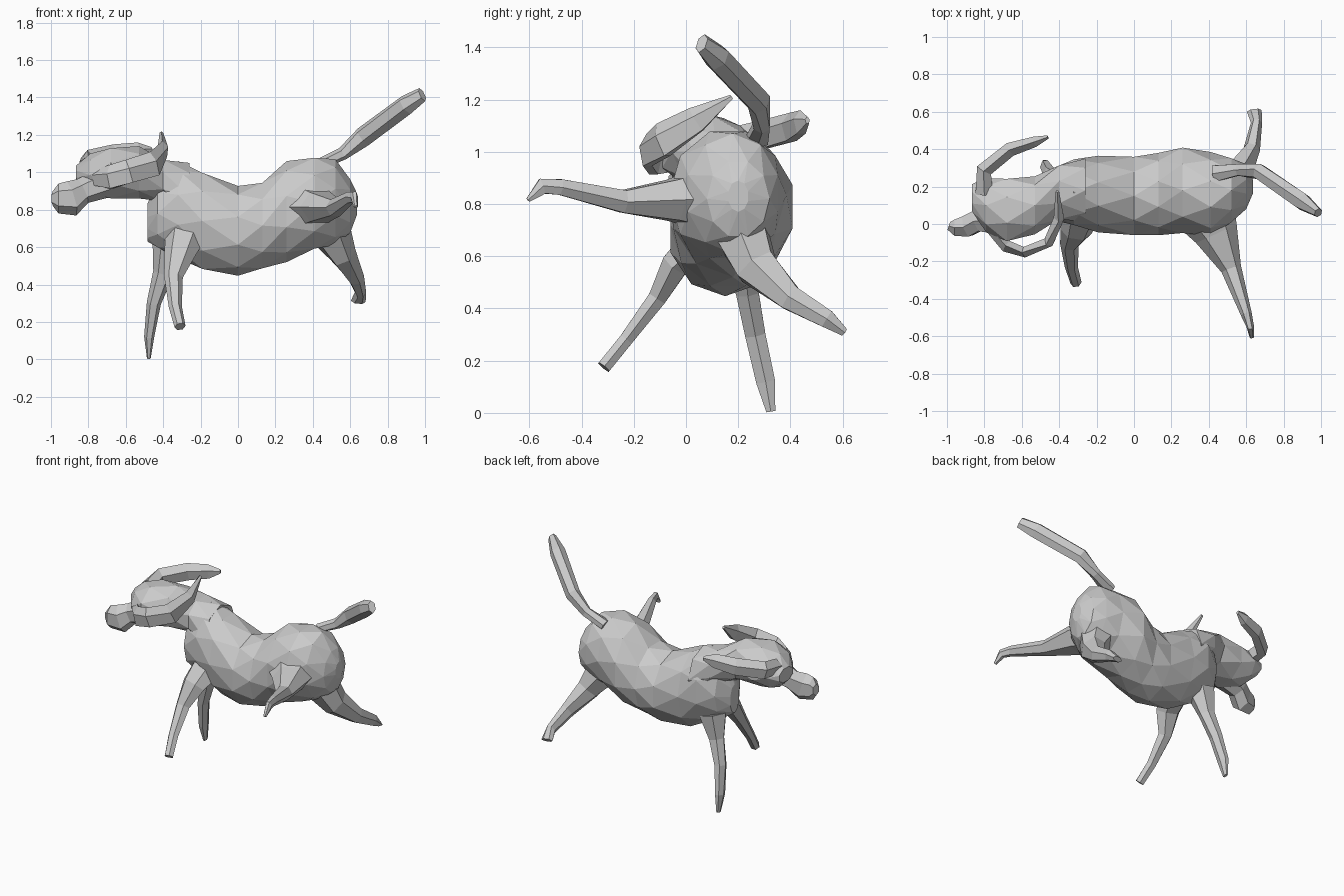
import bpy, bmesh, math
from mathutils import Vector


def loft(name, rings, n=6, ref=(1, 0, 0), axis=None):
    """Flat-shaded tube; each ring = x, y, z, radius along ref, radius across."""
    bm = bmesh.new()
    pts = [Vector(r[:3]) for r in rings]
    loops = []
    for i, r in enumerate(rings):
        t = Vector(axis) if axis else pts[min(i + 1, len(pts) - 1)] - pts[max(i - 1, 0)]
        t.normalize()
        u = Vector(ref)
        u = (u - t * u.dot(t)).normalized()
        v = t.cross(u)
        loop = []
        for k in range(n):
            a = 2 * math.pi * (k + 0.5 * (i % 2 if n > 7 else 0)) / n
            loop.append(bm.verts.new(pts[i] + u * r[3] * math.cos(a) + v * r[4] * math.sin(a)))
        loops.append(loop)
    for i in range(len(loops) - 1):
        a, b = loops[i], loops[i + 1]
        for k in range(n):
            m = (k + 1) % n
            if n > 7:  # staggered rings give a triangulated faceted skin
                if i % 2 == 0:
                    bm.faces.new((a[k], a[m], b[k]))
                    bm.faces.new((a[m], b[m], b[k]))
                else:
                    bm.faces.new((a[k], b[m], b[k]))
                    bm.faces.new((a[k], a[m], b[m]))
            else:
                bm.faces.new((a[k], a[m], b[m], b[k]))
    bm.faces.new(loops[0][::-1])
    bm.faces.new(loops[-1])
    bmesh.ops.recalc_face_normals(bm, faces=bm.faces)
    me = bpy.data.meshes.new(name)
    bm.to_mesh(me)
    bm.free()
    ob = bpy.data.objects.new(name, me)
    bpy.context.collection.objects.link(ob)
    return ob


Z = (0, 0, 1)

# Torso: chest, sagging belly, raised rump
loft("torso", [
    (-.485, .16, .73, .10, .05), (-.43, .16, .78, .19, .14), (-.32, .17, .80, .26, .185),
    (-.19, .16, .74, .27, .205), (0, .15, .687, .24, .22), (.13, .16, .715, .24, .22),
    (.26, .18, .79, .27, .24), (.41, .16, .835, .255, .225), (.52, .18, .84, .23, .18),
    (.60, .20, .82, .15, .12), (.635, .20, .83, .06, .04)], n=10, ref=Z, axis=(1, 0, 0))

# Neck and head
loft("head", [
    (-.26, .18, .87, .18, .17), (-.40, .17, .955, .12, .155), (-.53, .10, 1.0, .14, .155),
    (-.68, .075, .995, .145, .18), (-.79, .10, .985, .115, .145), (-.865, .14, .99, .05, .08)],
    n=8, ref=Z, axis=(-1, 0, 0))

# Muzzle with a blunt nose
loft("muzzle", [
    (-.70, .03, .95, .085, .10), (-.83, .02, .90, .07, .065), (-.89, -.01, .86, .095, .065),
    (-.96, -.02, .86, .08, .05), (-.99, -.01, .86, .04, .025)], n=6, ref=Z)

# Ears flung back
loft("near_ear", [
    (-.76, -.03, .97, .05, .03), (-.68, -.12, .97, .07, .035), (-.58, -.15, 1.0, .07, .03),
    (-.45, -.09, 1.04, .075, .03), (-.40, .04, 1.12, .055, .03),
    (-.41, .175, 1.21, .01, .01)], n=5, ref=Z)
loft("far_ear", [
    (-.80, .16, 1.04, .05, .05), (-.80, .29, 1.06, .06, .045), (-.66, .40, 1.09, .06, .04),
    (-.53, .44, 1.11, .05, .03), (-.46, .465, 1.12, .015, .01)], n=5, ref=Z)

# Legs
loft("near_hind_leg", [
    (.36, .10, .82, .18, .14), (.44, -.05, .815, .12, .09), (.52, -.24, .81, .055, .05),
    (.60, -.48, .865, .03, .035), (.622, -.55, .868, .02, .035), (.63, -.605, .815, .012, .01)])
loft("far_hind_leg", [
    (.47, .20, .72, .13, .12), (.56, .27, .56, .075, .09), (.63, .40, .44, .045, .055),
    (.655, .54, .36, .03, .04), (.643, .605, .31, .04, .018)])
loft("near_front_leg", [
    (-.28, .07, .66, .11, .09), (-.31, -.04, .57, .085, .06), (-.345, -.11, .44, .05, .04),
    (-.335, -.23, .28, .035, .03), (-.31, -.315, .175, .03, .03)])
loft("far_front_leg", [
    (-.36, .22, .62, .10, .09), (-.40, .235, .46, .055, .05), (-.45, .265, .30, .038, .045),
    (-.475, .305, .12, .027, .042), (-.477, .325, .005, .010, .02)])

# Raised tail
loft("tail", [
    (.43, .27, 1.04, .03, .05), (.56, .29, 1.10, .035, .035), (.67, .28, 1.19, .055, .045),
    (.90, .12, 1.36, .055, .05), (.985, .06, 1.415, .04, .025)], n=6, ref=Z)
